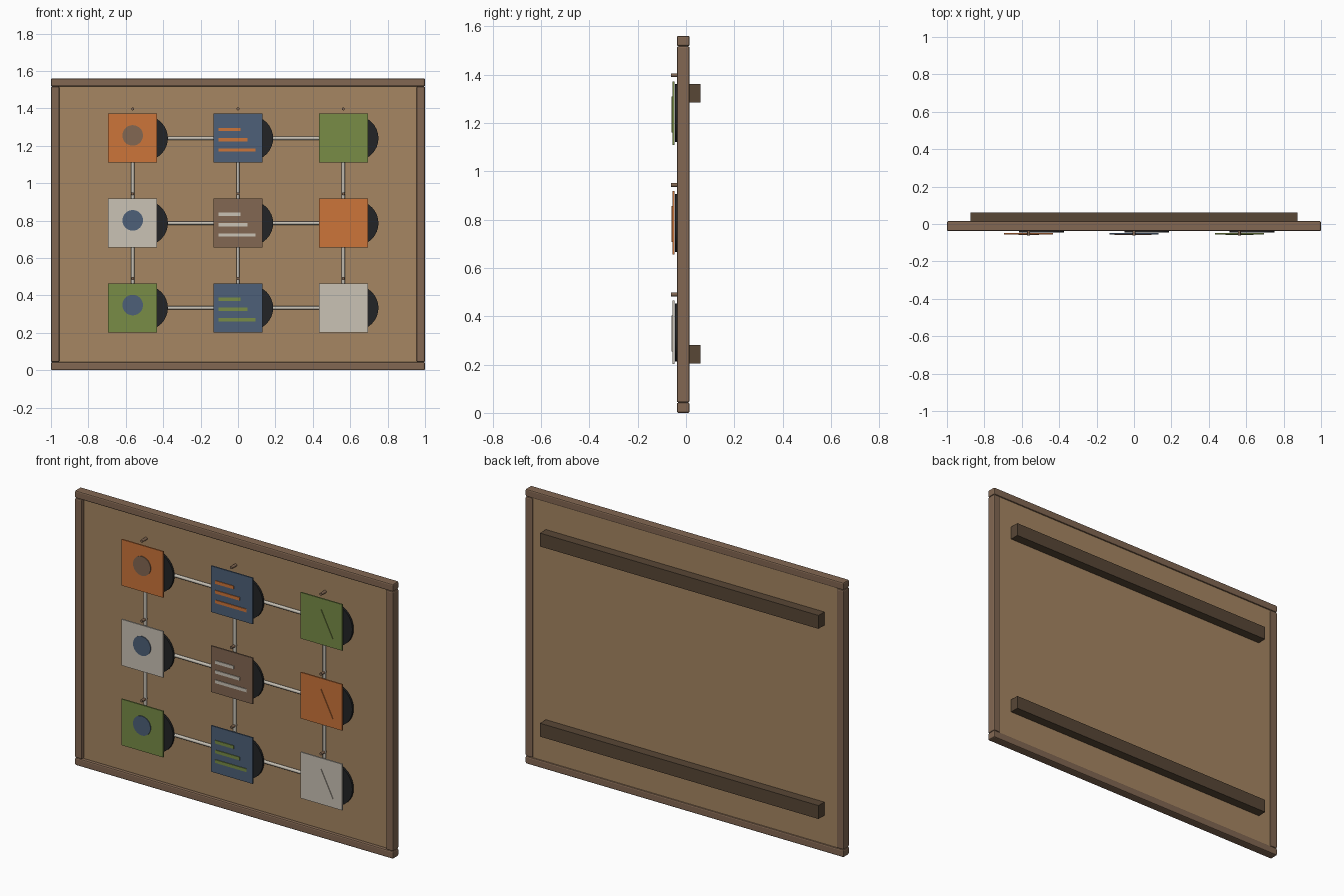
import bpy, bmesh, math
from mathutils import Matrix, Vector

if "Cube" in bpy.data.objects:
    bpy.data.objects.remove(bpy.data.objects["Cube"])


def material(name, rgb):
    lin = [((c / 255 + 0.055) / 1.055) ** 2.4 for c in rgb]
    m = bpy.data.materials.new(name)
    m.diffuse_color = (*lin, 1)
    m.use_nodes = True
    m.node_tree.nodes["Principled BSDF"].inputs["Base Color"].default_value = m.diffuse_color
    return m


BOARD = material("tan board", (166, 134, 98))
FRAME = material("brown wood", (130, 103, 82))
BATTEN = material("dark wood", (88, 71, 54))
ORANGE = material("orange", (204, 117, 58))
BLUE = material("slate blue", (77, 96, 120))
GREEN = material("leaf green", (120, 140, 70))
CREAM = material("cream", (202, 194, 181))
BLACK = material("black", (34, 36, 38))
ROD = material("pale metal", (196, 190, 178))


def finish(name, bm, mat, smooth=False):
    mesh = bpy.data.meshes.new(name)
    bmesh.ops.recalc_face_normals(bm, faces=bm.faces)
    bm.to_mesh(mesh)
    bm.free()
    mesh.materials.append(mat)
    ob = bpy.data.objects.new(name, mesh)
    bpy.context.collection.objects.link(ob)
    if smooth:
        bpy.context.view_layer.objects.active = ob
        ob.select_set(True)
        bpy.ops.object.shade_smooth_by_angle(angle=math.radians(40))
        ob.select_set(False)
    return ob


def box(name, x, y, z, mat, bevel=0):
    """Box from (min, max) ranges on each axis."""
    bm = bmesh.new()
    bmesh.ops.create_cube(bm, size=1)
    for v in bm.verts:
        v.co = Vector(r[0] if c < 0 else r[1] for c, r in zip(v.co, (x, y, z)))
    ob = finish(name, bm, mat)
    if bevel:
        mod = ob.modifiers.new("edge", "BEVEL")
        mod.width, mod.segments = bevel, 2
    return ob


def cylinder(name, a, b, r, mat, sides=24):
    """Cylinder running from point a to point b."""
    a, b = Vector(a), Vector(b)
    bm = bmesh.new()
    turn = (b - a).to_track_quat('Z', 'Y').to_matrix().to_4x4()
    bmesh.ops.create_cone(bm, cap_ends=True, segments=sides, radius1=r, radius2=r,
                          depth=(b - a).length,
                          matrix=Matrix.Translation((a + b) / 2) @ turn)
    return finish(name, bm, mat, True)


def triangle_plate(name, cx, cz, y0, y1, mat):
    """Thin upright triangle standing proud of a card."""
    bm = bmesh.new()
    face = bm.faces.new([bm.verts.new((cx + x, y0, cz + z))
                         for x, z in ((-0.075, -0.08), (0.075, -0.08), (0, 0.07))])
    out = bmesh.ops.extrude_face_region(bm, geom=[face])
    for v in out["geom"]:
        if isinstance(v, bmesh.types.BMVert):
            v.co.y = y1
    return finish(name, bm, mat)


# Backing board, bevelled frame and rear battens
box("board", (-0.965, 0.965), (-0.02, 0.008), (0.035, 1.525), BOARD)
FY = (-0.038, 0.015)
for name, z in (("bottom_rail", (0, 0.043)), ("top_rail", (1.517, 1.56))):
    box(name, (-1, 1), FY, z, FRAME, 0.007)
for name, x in (("left_stile", (-1, -0.955)), ("right_stile", (0.955, 1))):
    box(name, x, FY, (0.043, 1.517), FRAME, 0.007)
for name, z in (("lower_batten", 0.242), ("upper_batten", 1.322)):
    box(name, (-0.875, 0.875), (0.006, 0.061), (z - 0.038, z + 0.038), BATTEN)

XS = (-0.563, 0, 0.563)
ZS = (1.24, 0.786, 0.333)

# Rods linking neighbouring cards
for i in range(3):
    for j in range(2):
        cylinder("cross_rod", (XS[j], -0.028, ZS[i]), (XS[j + 1], -0.028, ZS[i]),
                 0.009, ROD, 12)
        cylinder("drop_rod", (XS[i], -0.028, ZS[j]), (XS[i], -0.028, ZS[j + 1]),
                 0.009, ROD, 12)

# Cards with (card, symbol) colours: discs, lines and triangles by column
COLOURS = (((ORANGE, FRAME), (BLUE, ORANGE), (GREEN, GREEN)),
           ((CREAM, BLUE), (FRAME, CREAM), (ORANGE, ORANGE)),
           ((GREEN, BLUE), (BLUE, GREEN), (CREAM, CREAM)))
H = 0.131
FRONT, PROUD = -0.056, -0.060
for row, z in enumerate(ZS):
    for col, x in enumerate(XS):
        card, symbol = COLOURS[row][col]
        cylinder("peg", (x, -0.015, z + 0.157), (x, -0.062, z + 0.157), 0.008, FRAME, 12)
        cylinder("backing_disc", (x + 0.068, -0.034, z), (x + 0.068, -0.046, z),
                 0.12, BLACK, 32)
        box("card", (x - H, x + H), (FRONT, -0.048), (z - H, z + H), card)
        if col == 0:
            cylinder("dot", (x, -0.052, z + 0.015), (x, PROUD, z + 0.015), 0.055, symbol, 32)
        elif col == 1:
            for k, right in enumerate((0.014, 0.052, 0.094)):
                zc = z + 0.047 - 0.055 * k
                box("line", (x - 0.103, x + right), (PROUD, -0.052),
                    (zc - 0.009, zc + 0.009), symbol)
        else:
            triangle_plate("triangle", x, z, -0.052, PROUD, symbol)
